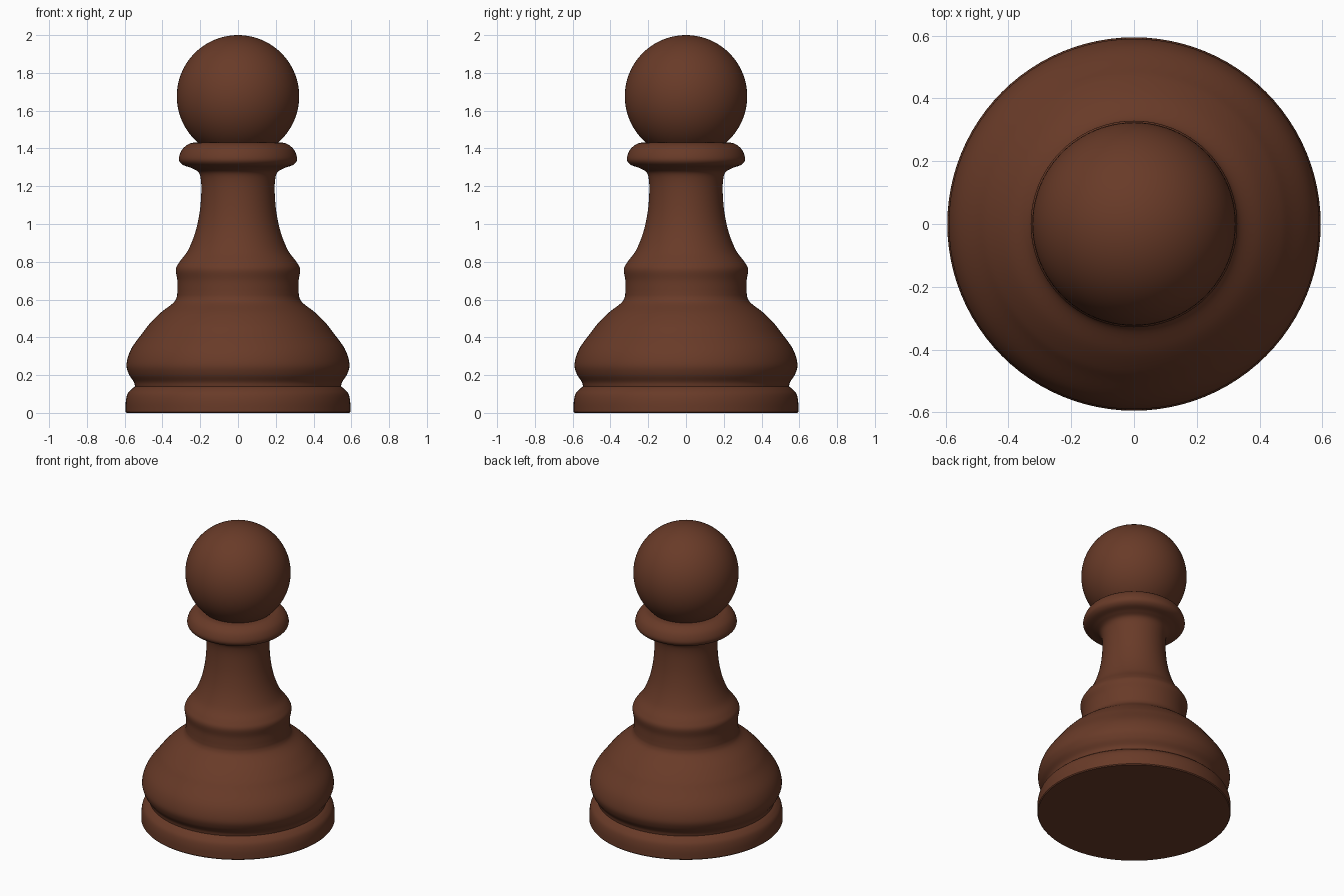
import bpy, bmesh, math
from mathutils import Vector

cube = bpy.data.objects.get("Cube")
if cube:
    bpy.data.objects.remove(cube, do_unlink=True)

SIDES = 96

wood = bpy.data.materials.new("dark brown wood")
wood.use_nodes = True
brown = (0.14, 0.043, 0.021, 1)
wood.diffuse_color = brown
wood.node_tree.nodes["Principled BSDF"].inputs["Base Color"].default_value = brown


def smooth_path(points, steps=5):
    """Catmull-Rom curve through (radius, height) points."""
    p = [Vector(q) for q in points]
    p = [2 * p[0] - p[1]] + p + [2 * p[-1] - p[-2]]
    path = [p[1]]
    for a, b, c, d in zip(p, p[1:], p[2:], p[3:]):
        for i in range(1, steps + 1):
            t = i / steps
            path.append(0.5 * (2 * b + (c - a) * t + (2 * a - 5 * b + 4 * c - d) * t**2
                               + (3 * b - a - 3 * c + d) * t**3))
    return path


def lathe(name, path):
    """Turn a profile around the z axis."""
    bm = bmesh.new()
    verts = [bm.verts.new((max(r, 0), 0, z)) for r, z in path]
    edges = [bm.edges.new(pair) for pair in zip(verts, verts[1:])]
    bmesh.ops.spin(bm, geom=verts + edges, cent=(0, 0, 0), axis=(0, 0, 1),
                   angle=math.tau, steps=SIDES, use_duplicate=False)
    bmesh.ops.remove_doubles(bm, verts=bm.verts, dist=0.0005)
    bmesh.ops.recalc_face_normals(bm, faces=bm.faces)
    mesh = bpy.data.meshes.new(name)
    bm.to_mesh(mesh)
    bm.free()
    mesh.materials.append(wood)
    obj = bpy.data.objects.new(name, mesh)
    bpy.context.collection.objects.link(obj)
    bpy.ops.object.select_all(action='DESELECT')
    obj.select_set(True)
    bpy.context.view_layer.objects.active = obj
    bpy.ops.object.shade_smooth_by_angle(angle=math.radians(40))


# Foot with a flat underside and a rounded upper lip
foot = [Vector((0, 0)), Vector((0.59, 0))] + smooth_path(
    [(0.595, 0.006), (0.594, 0.06), (0.585, 0.1), (0.565, 0.125), (0.545, 0.14)])

# Wide belly rising into the shoulder
belly = smooth_path([(0.545, 0.14), (0.552, 0.165), (0.578, 0.205), (0.59, 0.26),
                     (0.565, 0.34), (0.5, 0.43), (0.465, 0.475), (0.41, 0.53),
                     (0.345, 0.58), (0.325, 0.61), (0.321, 0.64)])

# Ring and tapering stem
stem = smooth_path([(0.321, 0.64), (0.321, 0.7), (0.329, 0.76), (0.309, 0.8),
                    (0.265, 0.86), (0.228, 0.95), (0.205, 1.05), (0.195, 1.15),
                    (0.196, 1.23), (0.21, 1.275), (0.25, 1.298)])

# Flared collar, closed on top
collar = smooth_path([(0.25, 1.298), (0.295, 1.315), (0.313, 1.345), (0.295, 1.395),
                      (0.255, 1.426), (0.21, 1.432)])

lathe("turned_body", foot + belly + stem + collar + [Vector((0, 1.432))])

# Ball head, its lower end set into the collar
R, CENTRE = 0.324, 1.676
START = math.asin((1.432 - CENTRE) / R)
arc = [START + (math.pi / 2 - START) * i / 40 for i in range(41)]
lathe("ball_head", [Vector((R * math.cos(a), CENTRE + R * math.sin(a))) for a in arc])
